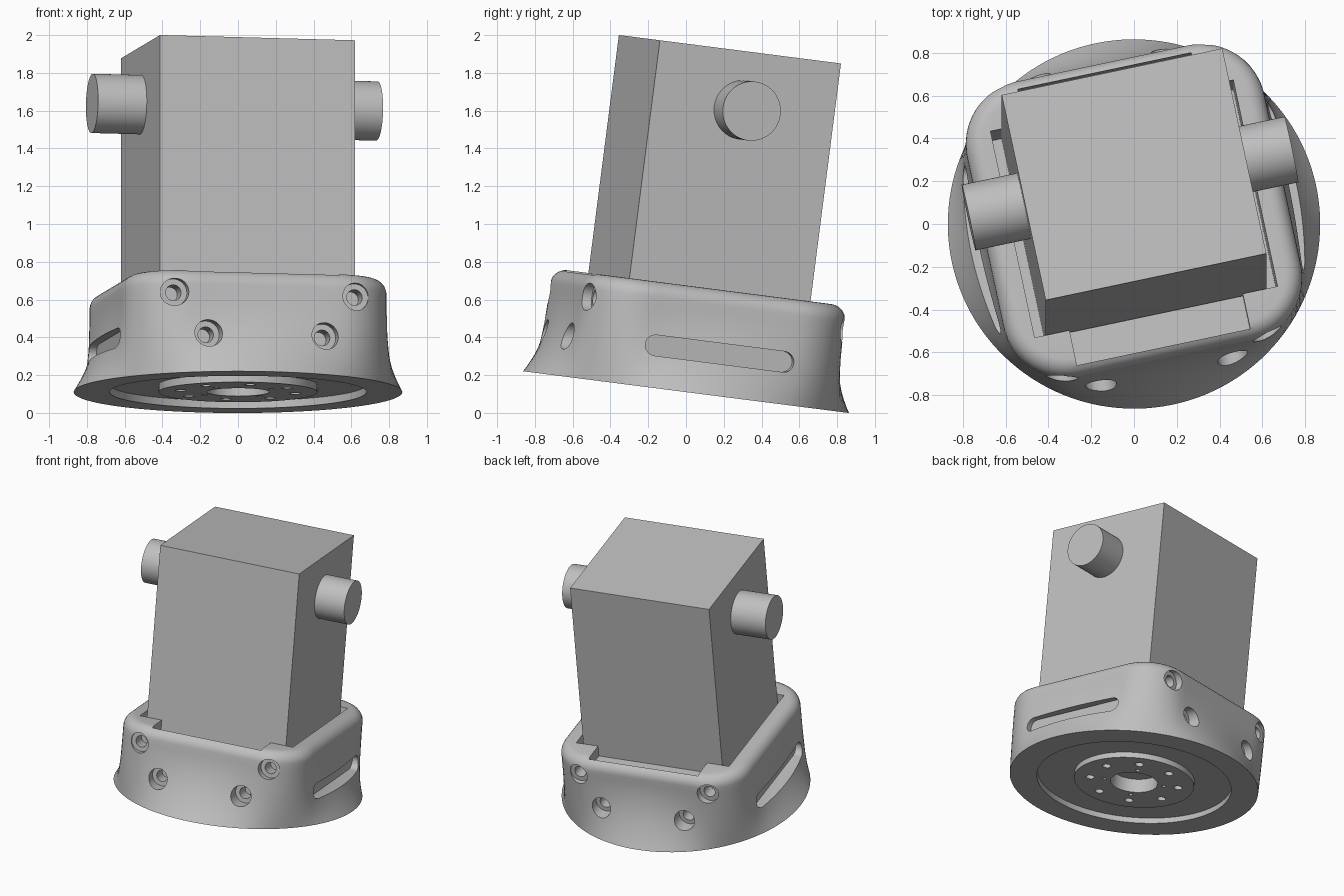
import bpy, bmesh
from math import sin, cos, pi, radians, sqrt
from mathutils import Matrix, Vector

cube = bpy.data.objects.get("Cube")
if cube:
    bpy.data.objects.remove(cube, do_unlink=True)

grey = bpy.data.materials.new("satin grey")
grey.use_nodes = True
colour = (0.52, 0.52, 0.52, 1)
grey.diffuse_color = colour
grey.node_tree.nodes["Principled BSDF"].inputs["Base Color"].default_value = colour

# The whole device leans back and is turned about its own axis
POSE = (Matrix.Translation((0, 0, 0.11)) @ Matrix.Rotation(radians(-7.3), 4, 'X')
        @ Matrix.Rotation(radians(12), 4, 'Z'))


def make(name, bm):
    bmesh.ops.recalc_face_normals(bm, faces=bm.faces)
    mesh = bpy.data.meshes.new(name)
    bm.to_mesh(mesh)
    bm.free()
    mesh.materials.append(grey)
    obj = bpy.data.objects.new(name, mesh)
    bpy.context.collection.objects.link(obj)
    return obj


def add_box(bm, hx, hy, z0, z1):
    m = Matrix.Translation((0, 0, (z0 + z1) / 2)) @ Matrix.Diagonal((2 * hx, 2 * hy, z1 - z0, 1))
    bmesh.ops.create_cube(bm, size=1, matrix=m)


def add_rod(bm, start, end, radius, segments=32):
    start, end = Vector(start), Vector(end)
    axis = end - start
    m = Matrix.Translation((start + end) / 2) @ axis.to_track_quat('Z', 'Y').to_matrix().to_4x4()
    bmesh.ops.create_cone(bm, cap_ends=True, segments=segments, radius1=radius,
                          radius2=radius, depth=axis.length, matrix=m)


def add_slot(bm, side, half_length, radius, z, inner, outer):
    pts = []
    for i in range(26):
        a = -pi / 2 + pi * (i % 13) / 12 + pi * (i // 13)
        shift = half_length - radius if i < 13 else radius - half_length
        pts.append((side * inner, shift + radius * cos(a), z + radius * sin(a)))
    face = bm.faces.new([bm.verts.new(p) for p in pts])
    new = bmesh.ops.extrude_face_region(bm, geom=[face])["geom"]
    bmesh.ops.translate(bm, verts=[g for g in new if isinstance(g, bmesh.types.BMVert)],
                        vec=(side * (outer - inner), 0, 0))


def add_annulus(bm, inner, outer, z0, z1, n=96):
    rings = [[bm.verts.new((r * cos(2 * pi * i / n), r * sin(2 * pi * i / n), z))
              for i in range(n)] for r, z in ((inner, z0), (outer, z0), (outer, z1), (inner, z1))]
    for k in range(4):
        a, b = rings[k], rings[(k + 1) % 4]
        for i in range(n):
            j = (i + 1) % n
            bm.faces.new((a[i], a[j], b[j], b[i]))


def cut(target, bm):
    cutter = make("cutter", bm)
    cutter.hide_render = True
    mod = target.modifiers.new("cut", 'BOOLEAN')
    mod.operation, mod.solver, mod.object = 'DIFFERENCE', 'EXACT', cutter
    bpy.context.view_layer.objects.active = target
    bpy.ops.object.modifier_apply(modifier=mod.name)
    bpy.data.objects.remove(cutter, do_unlink=True)


def rounded_square(angle, half, corner):
    # Distance from the centre to a rounded square's outline
    big, small = sorted((abs(cos(angle)), abs(sin(angle))), reverse=True)
    c = half - corner
    if half * small <= c * big:
        return half / big
    return c * (big + small) + sqrt(corner ** 2 - (c * (big - small)) ** 2)


# Housing: round foot blending into a rounded square with a filleted rim
SEG, FOOT, HALF, CORNER, TOP, FILLET = 128, 0.87, 0.71, 0.30, 0.56, 0.08
layers = []
for k in range(13):
    t = k / 12
    layers.append((t * (TOP - FILLET), 1 - (1 - t) ** 2, 0))
for k in range(1, 8):
    a = pi / 2 * k / 7
    layers.append((TOP - FILLET + FILLET * sin(a), 1, FILLET * (1 - cos(a))))

bm = bmesh.new()
rings = []
for z, blend, inset in layers:
    ring = []
    for i in range(SEG):
        a = 2 * pi * i / SEG
        r = FOOT * (1 - blend) + rounded_square(a, HALF - inset, CORNER - inset) * blend
        ring.append(bm.verts.new((r * cos(a), r * sin(a), z)))
    rings.append(ring)
for low, high in zip(rings, rings[1:]):
    for i in range(SEG):
        j = (i + 1) % SEG
        bm.faces.new((low[i], low[j], high[j], high[i]))
bm.faces.new(rings[0])
bm.faces.new(rings[-1])
housing = make("housing", bm)

# Main pocket, side slots, screw counterbores, underside groove and bore
screws = [(sx * x, sy, z) for x, z in ((0.49, 0.435), (0.315, 0.215))
          for sx in (-1, 1) for sy in (-1, 1)]
bm = bmesh.new()
add_box(bm, 0.58, 0.497, 0.2, 0.9)
for side in (-1, 1):
    add_slot(bm, side, 0.405, 0.055, 0.225, 0.68, 1.1)
for x, sy, z in screws:
    add_rod(bm, (x, sy * 0.66, z), (x, sy * 1.1, z), 0.073)
add_annulus(bm, 0.42, 0.68, -0.1, 0.04)
add_rod(bm, (0, 0, -0.1), (0, 0, 0.1), 0.165, 48)
# Flange bolt holes and dowel holes
for i in range(8):
    a = pi * i / 4
    add_rod(bm, (0.31 * cos(a), 0.31 * sin(a), -0.1), (0.31 * cos(a), 0.31 * sin(a), 0.07), 0.03, 20)
for i in range(4):
    a = pi * (i + 0.5) / 2
    add_rod(bm, (0.21 * cos(a), 0.21 * sin(a), -0.1), (0.21 * cos(a), 0.21 * sin(a), 0.06), 0.016, 12)
cut(housing, bm)

# Shallow front and back rim notches, and the screw shanks
bm = bmesh.new()
add_box(bm, 0.414, 0.665, 0.48, 0.9)
for x, sy, z in screws:
    add_rod(bm, (x, sy * 0.56, z), (x, sy * 0.7, z), 0.042, 24)
cut(housing, bm)

# Upright block
bm = bmesh.new()
add_box(bm, 0.527, 0.494, 0.19, 1.83)
block = make("upright_block", bm)

# Side pins
pins = []
for name, side, reach in (("left_pin", 1, 0.752), ("right_pin", -1, 0.79)):
    bm = bmesh.new()
    add_rod(bm, (side * 0.5, 0, 1.52), (side * reach, 0, 1.52), 0.157, 64)
    pins.append(make(name, bm))

# Pose every part and shade it
bpy.ops.object.select_all(action='DESELECT')
for obj in [housing, block] + pins:
    obj.data.transform(POSE)
    obj.select_set(True)
bpy.context.view_layer.objects.active = housing
bpy.ops.object.shade_smooth_by_angle(angle=radians(30))
